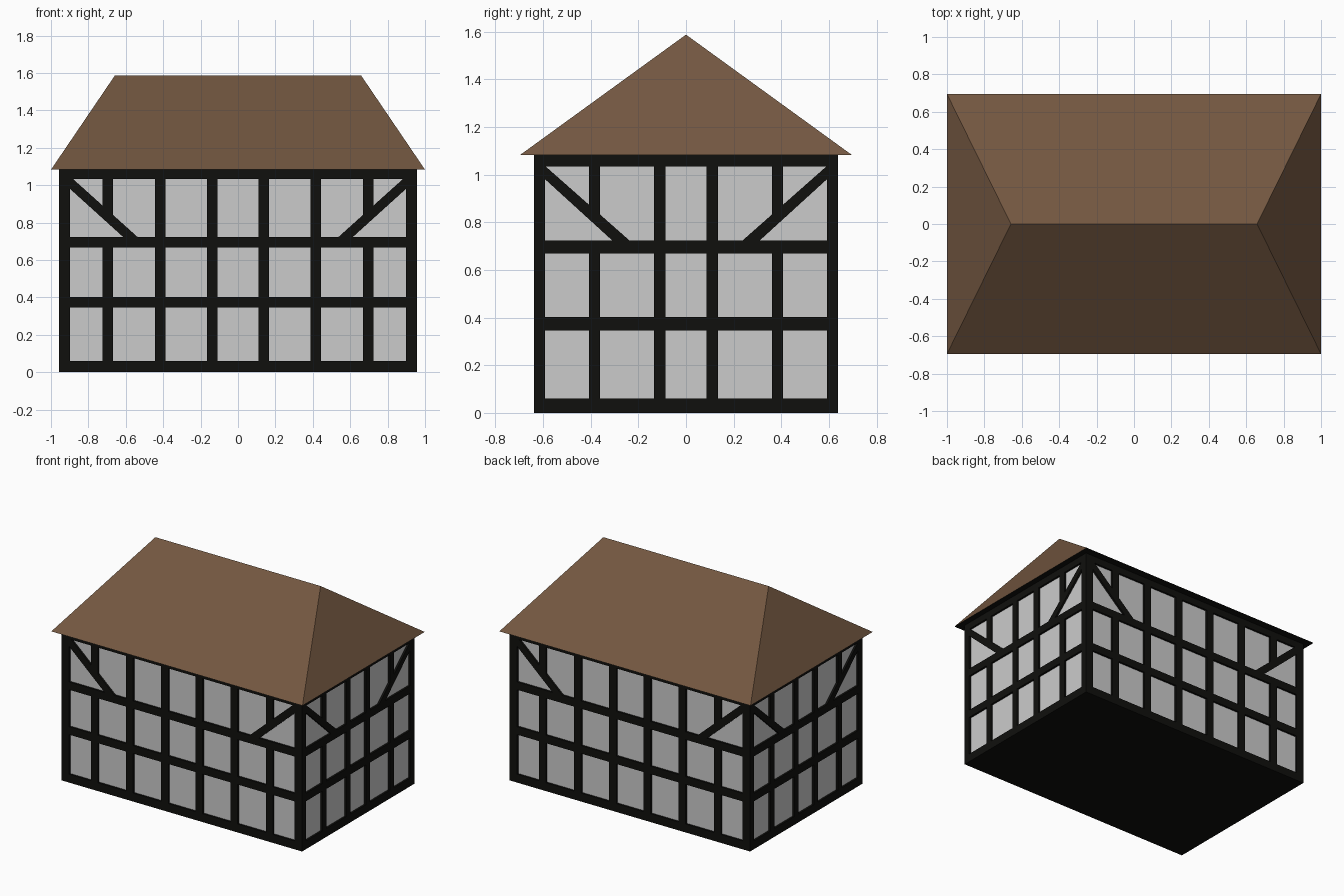
import bpy, bmesh

if "Cube" in bpy.data.objects:
    bpy.data.objects.remove(bpy.data.objects["Cube"])

HX, HY, TOP = 0.957, 0.638, 1.083      # outer half sizes and height of the walls
RECESS = 0.014                         # plaster sits slightly behind the timber
RAILS = [(0.0, 0.06), (0.345, 0.402), (0.668, 0.724), (1.033, TOP)]


def material(name, rgb):
    m = bpy.data.materials.new(name)
    m.diffuse_color = (*rgb, 1)
    m.use_nodes = True
    m.node_tree.nodes["Principled BSDF"].inputs["Base Color"].default_value = m.diffuse_color
    return m


black = material("dark_timber", (0.005, 0.005, 0.004))
brown = material("roof_brown", (0.17, 0.095, 0.052))


def finish(name, bm, *mats):
    bmesh.ops.recalc_face_normals(bm, faces=bm.faces)
    me = bpy.data.meshes.new(name)
    bm.to_mesh(me)
    bm.free()
    for m in mats:
        me.materials.append(m)
    ob = bpy.data.objects.new(name, me)
    bpy.context.collection.objects.link(ob)
    return ob


def prism(bm, poly, place, d0, d1):
    """Extrude a 2D outline between two depths; place maps (u, z, depth) to 3D."""
    a = [bm.verts.new(place(u, z, d0)) for u, z in poly]
    b = [bm.verts.new(place(u, z, d1)) for u, z in poly]
    bm.faces.new(a)
    bm.faces.new(b[::-1])
    n = len(poly)
    for i in range(n):
        j = (i + 1) % n
        bm.faces.new((a[j], a[i], b[i], b[j]))


def rect(u0, u1, z0, z1):
    return [(u0, z0), (u1, z0), (u1, z1), (u0, z1)]


def horizontal(u, z, d):
    return (u, z, d)


def box(name, hx, hy, z0, z1, *mats):
    bm = bmesh.new()
    prism(bm, rect(-hx, hx, -hy, hy), horizontal, z0, z1)
    return finish(name, bm, *mats)


def timber_wall(name, place, inner, studs, width, brace):
    """Rails, studs and corner braces of one wall; inner = half width between corner posts."""
    bm = bmesh.new()
    d0, d1 = -RECESS - 0.006, 0.0
    # middle rails
    for z0, z1 in RAILS[1:3]:
        prism(bm, rect(-inner, inner, z0, z1), place, d0, d1)
    # studs, the outermost stopping at the brace in the top row
    outer = max(studs)
    for c in studs:
        for s in (-1, 1):
            u0, u1 = s * c - width / 2, s * c + width / 2
            for row in range(3):
                z0, z1 = RAILS[row][1], RAILS[row + 1][0]
                if row == 2 and c == outer:
                    z0 = 0.825
                prism(bm, rect(u0, u1, z0, z1), place, d0, d1)
    # diagonal braces
    low, high, top = brace
    zb, zt = RAILS[2][1], RAILS[3][0]
    for s in (-1, 1):
        poly = [(s * inner, zt), (s * inner, 0.98), (s * low, zb), (s * high, zb), (s * top, zt)]
        prism(bm, poly, place, d0, d1)
    finish(name, bm, black)


# plaster core, sill and wall plate
box("plaster_walls", HX - RECESS, HY - RECESS, 0.03, 1.06)
box("sill", HX, HY, *RAILS[0], black)
box("wall_plate", HX, HY, *RAILS[3], black)

# corner posts
IX, IY = 0.898, 0.591
bm = bmesh.new()
for sx in (-1, 1):
    for sy in (-1, 1):
        prism(bm, rect(sx * IX, sx * HX, sy * IY, sy * HY), horizontal, RAILS[0][1], RAILS[3][0])
finish("corner_posts", bm, black)

# timber framing on all four walls
for s, fb, lr in ((-1, "front", "left"), (1, "back", "right")):
    timber_wall(fb + "_timbers", lambda u, z, d: (u, s * (HY + d), z),
                IX, (0.137, 0.416, 0.697), 0.057, (0.615, 0.538, 0.882))
    timber_wall(lr + "_timbers", lambda u, z, d: (s * (HX + d), u, z),
                IY, (0.111, 0.384), 0.048, (0.31, 0.238, 0.588))

# hipped roof with dark soffit
bm = bmesh.new()
e = [bm.verts.new((x, y, TOP)) for x, y in ((-1, -0.695), (1, -0.695), (1, 0.695), (-1, 0.695))]
l, r = (bm.verts.new((x, 0, 1.587)) for x in (-0.658, 0.658))
for f in ((e[0], e[1], r, l), (e[1], e[2], r), (e[2], e[3], l, r), (e[3], e[0], l)):
    bm.faces.new(f)
bm.faces.new(e[::-1]).material_index = 1
finish("hipped_roof", bm, brown, black)
